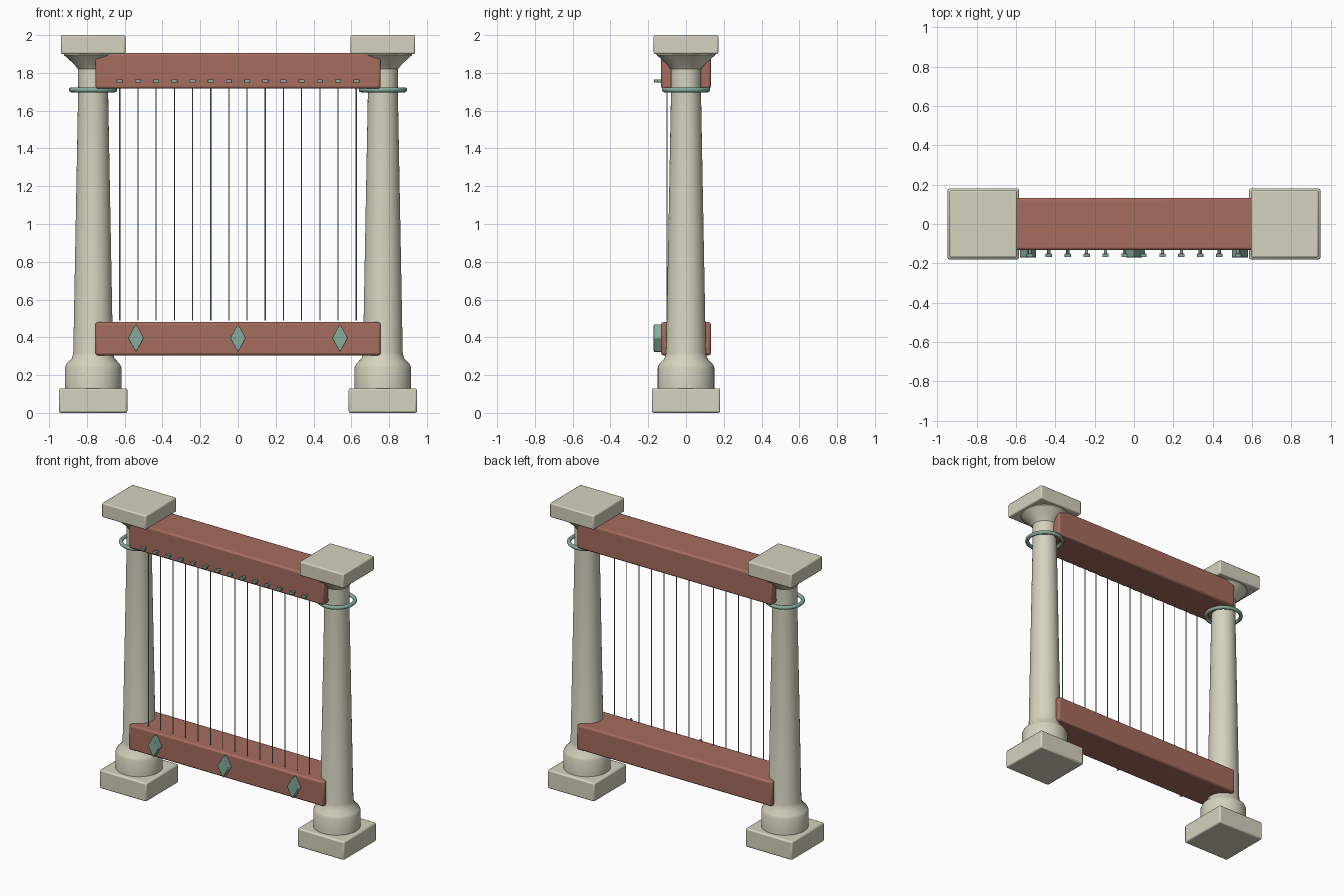
import bpy, bmesh, math
from mathutils import Matrix

if "Cube" in bpy.data.objects:
    bpy.data.objects.remove(bpy.data.objects["Cube"])


def material(name, rgb):
    m = bpy.data.materials.new(name)
    m.use_nodes = True
    m.diffuse_color = (*rgb, 1)
    m.node_tree.nodes["Principled BSDF"].inputs["Base Color"].default_value = (*rgb, 1)
    return m


STONE = material("pale_stone", (0.66, 0.65, 0.52))
WOOD = material("red_brown_wood", (0.38, 0.15, 0.11))
METAL = material("green_bronze", (0.24, 0.41, 0.34))


def finish(name, bm, mat, bevel=0):
    bmesh.ops.recalc_face_normals(bm, faces=bm.faces)
    mesh = bpy.data.meshes.new(name)
    bm.to_mesh(mesh)
    bm.free()
    mesh.materials.append(mat)
    ob = bpy.data.objects.new(name, mesh)
    bpy.context.collection.objects.link(ob)
    if bevel:
        mod = ob.modifiers.new("soft_edges", "BEVEL")
        mod.width, mod.segments = bevel, 2
    bpy.ops.object.select_all(action="DESELECT")
    ob.select_set(True)
    bpy.context.view_layer.objects.active = ob
    bpy.ops.object.shade_smooth_by_angle(angle=math.radians(35))
    return ob


def box(name, x, z0, z1, half_x, half_y, mat, bevel):
    bm = bmesh.new()
    place = Matrix.Translation((x, 0, (z0 + z1) / 2))
    scale = Matrix.Diagonal((2 * half_x, 2 * half_y, z1 - z0, 1))
    bmesh.ops.create_cube(bm, size=1, matrix=place @ scale)
    return finish(name, bm, mat, bevel)


def lathe(name, x, profile, mat, closed=False, steps=48):
    """Spin an (r, z) profile around a vertical axis at x."""
    bm = bmesh.new()
    verts = [bm.verts.new((x + r, 0, z)) for r, z in profile]
    pairs = list(zip(verts, verts[1:])) + ([(verts[-1], verts[0])] if closed else [])
    edges = [bm.edges.new(p) for p in pairs]
    bmesh.ops.spin(bm, geom=verts + edges, cent=(x, 0, 0), axis=(0, 0, 1),
                   angle=math.tau, steps=steps)
    bmesh.ops.remove_doubles(bm, verts=bm.verts, dist=0.0001)
    return finish(name, bm, mat)


def rod(bm, x, y, z, radius, length, axis, sides=12):
    """Add a capped cylinder centred at the point, along y or z."""
    turn = Matrix.Rotation(math.pi / 2, 4, "X") if axis == "y" else Matrix()
    bmesh.ops.create_cone(bm, cap_ends=True, segments=sides, radius1=radius, radius2=radius,
                          depth=length, matrix=Matrix.Translation((x, y, z)) @ turn)


# Columns with plinths, capitals and collar rings
COLUMN = [(0, 0.12), (0.15, 0.12), (0.15, 0.24), (0.142, 0.258), (0.112, 0.29),
          (0.105, 0.32), (0.079, 1.72), (0.08, 1.82), (0.1, 1.845), (0.155, 1.895), (0.155, 1.91), (0, 1.91)]
RING = [(0.115 + 0.013 * math.cos(a * math.tau / 12), 1.71 + 0.013 * math.sin(a * math.tau / 12))
        for a in range(12)]
for side, sx in (("left", 1), ("right", -1)):
    x = 0.767 * sx
    box(side + "_plinth", x, 0, 0.13, 0.181, 0.181, STONE, 0.01)
    lathe(side + "_column", x, COLUMN, STONE)
    box(side + "_capital_slab", x, 1.9, 2, 0.171, 0.171, STONE, 0.008)
    lathe(side + "_collar_ring", x, RING, METAL, closed=True)

# Cross beams
box("top_beam", 0, 1.717, 1.905, 0.755, 0.132, WOOD, 0.012)
box("bottom_beam", 0, 0.305, 0.48, 0.755, 0.132, WOOD, 0.012)

# Strings and tuning pegs
strings, pegs = bmesh.new(), bmesh.new()
for i in range(14):
    x = -0.626 + 1.252 * i / 13
    rod(strings, x, -0.1, 1.11, 0.003, 1.24, "z", 8)
    rod(pegs, x, -0.138, 1.757, 0.008, 0.035, "y")
    # flattened peg head
    head = Matrix.Translation((x, -0.16, 1.757)) @ Matrix.Diagonal((0.032, 0.018, 0.018, 1))
    bmesh.ops.create_cube(pegs, size=1, matrix=head)
finish("strings", strings, METAL)
finish("tuning_pegs", pegs, METAL, 0.003)

# Diamond ornaments on the bottom beam
diamonds = bmesh.new()
for x in (-0.54, 0, 0.54):
    place = Matrix.Translation((x, -0.148, 0.396)) @ Matrix.Diagonal((0.042, 1, 0.075, 1))
    bmesh.ops.create_cone(diamonds, cap_ends=True, segments=4, radius1=1, radius2=1, depth=0.046,
                          matrix=place @ Matrix.Rotation(math.pi / 2, 4, "X"))
finish("diamond_ornaments", diamonds, METAL, 0.004)
